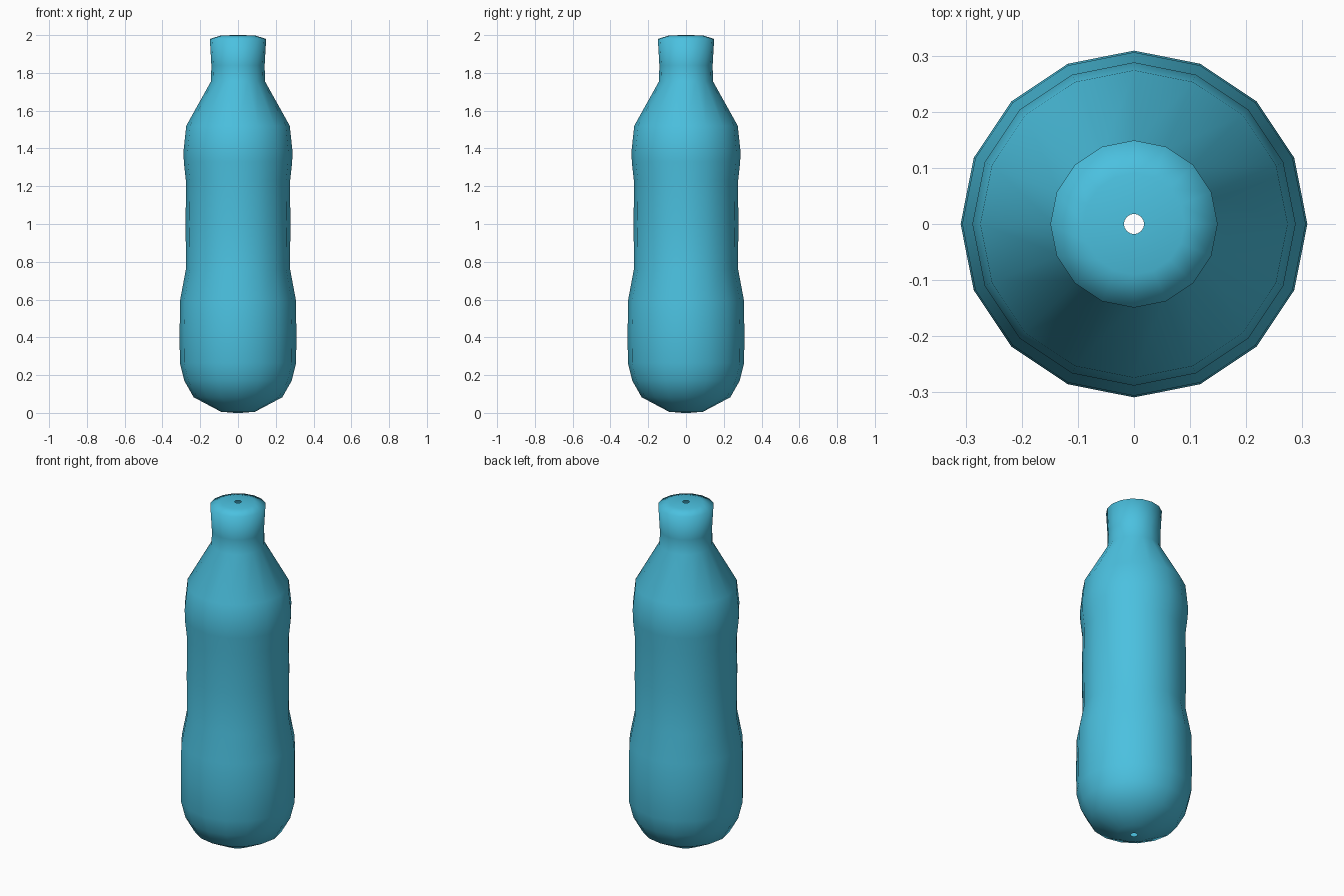
import bpy, bmesh, math

if "Cube" in bpy.data.objects:
    bpy.data.objects.remove(bpy.data.objects["Cube"])

SIDES = 16

# Outline of the bottle (radius, height), open at a tiny hole at each end
profile = [
    (0.018, 0.0), (0.09, 0.006), (0.235, 0.083), (0.284, 0.17), (0.308, 0.265),
    (0.309, 0.44), (0.306, 0.60), (0.276, 0.76), (0.277, 1.00), (0.276, 1.23),
    (0.287, 1.33), (0.288, 1.39), (0.274, 1.52), (0.143, 1.755), (0.141, 1.84),
    (0.149, 1.98), (0.09, 1.998), (0.018, 2.0),
]

# Bottle body: rings joined by quads
bm = bmesh.new()
rings = []
for r, z in profile:
    rings.append([bm.verts.new((r * math.cos(2 * math.pi * i / SIDES),
                                r * math.sin(2 * math.pi * i / SIDES), z))
                  for i in range(SIDES)])
for low, high in zip(rings, rings[1:]):
    for i in range(SIDES):
        j = (i + 1) % SIDES
        face = bm.faces.new((low[i], low[j], high[j], high[i]))
        face.smooth = True

mesh = bpy.data.meshes.new("bottle")
bm.to_mesh(mesh)
bm.free()
bottle = bpy.data.objects.new("bottle", mesh)
bpy.context.collection.objects.link(bottle)

# Blue finish
mat = bpy.data.materials.new("bottle_blue")
mat.diffuse_color = (0.07, 0.53, 0.74, 1)
mat.use_nodes = True
mat.node_tree.nodes["Principled BSDF"].inputs["Base Color"].default_value = mat.diffuse_color
mesh.materials.append(mat)
